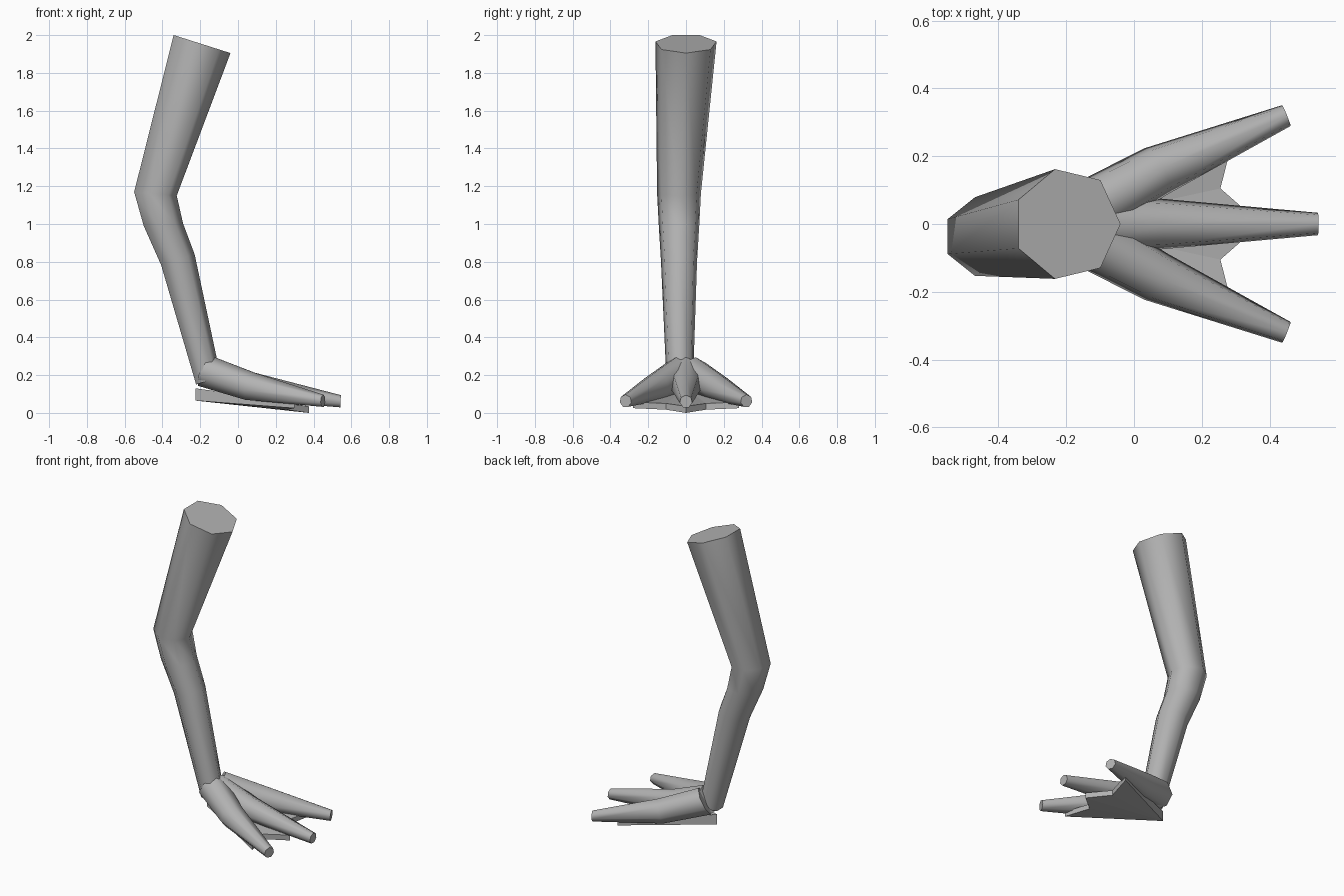
import bpy
import bmesh
import math
from mathutils import Vector

cube = bpy.data.objects.get("Cube")
if cube:
    bpy.data.objects.remove(cube, do_unlink=True)

grey = bpy.data.materials.new("plain grey")
grey.use_nodes = True
colour = (0.45, 0.45, 0.45, 1)
grey.diffuse_color = colour
grey.node_tree.nodes["Principled BSDF"].inputs["Base Color"].default_value = colour
SIDES = 7


def finish(name, bm, smooth):
    bmesh.ops.recalc_face_normals(bm, faces=bm.faces)
    mesh = bpy.data.meshes.new(name)
    bm.to_mesh(mesh)
    bm.free()
    mesh.materials.append(grey)
    obj = bpy.data.objects.new(name, mesh)
    bpy.context.collection.objects.link(obj)
    if smooth:
        bpy.ops.object.select_all(action='DESELECT')
        obj.select_set(True)
        bpy.context.view_layer.objects.active = obj
        bpy.ops.object.shade_smooth_by_angle(angle=math.radians(60))
    return obj


def tube(name, rings):
    """Loft capped rings given as (centre, radius, heading, tilt of first corner)."""
    bm = bmesh.new()
    loops = []
    for centre, radius, heading, tilt in rings:
        h, t = math.radians(heading), math.radians(tilt)
        ahead = Vector((math.cos(h), math.sin(h), 0))
        side = Vector((-math.sin(h), math.cos(h), 0))
        up = Vector((0, 0, math.cos(t))) + ahead * math.sin(t)
        loop = []
        for i in range(SIDES):
            a = math.tau * i / SIDES
            loop.append(bm.verts.new(
                Vector(centre) + radius * (up * math.cos(a) + side * math.sin(a))))
        loops.append(loop)
    for low, high in zip(loops, loops[1:]):
        for i in range(SIDES):
            j = (i + 1) % SIDES
            bm.faces.new((low[i], low[j], high[j], high[i]))
    bm.faces.new(loops[0])
    bm.faces.new(loops[-1])
    return finish(name, bm, True)


# Leg: thick thigh, bent joint, slim shank
tube("leg", [
    ((-0.198, 0, 1.955), 0.166, 0, 107.6),
    ((-0.443, -0.037, 1.16), 0.119, 0, 95),
    ((-0.40, -0.037, 0.995), 0.11, 0, 87),
    ((-0.323, -0.037, 0.81), 0.098, 0, 72),
    ((-0.16, -0.033, 0.17), 0.072, 0, 72),
])

# Toes
tube("middle_toe", [
    ((-0.165, 0, 0.215), 0.09, 0, 28),
    ((0.07, 0, 0.137), 0.078, 0, 15),
    ((0.543, 0, 0.06), 0.034, 0, 3),
])
for name, s in (("left_toe", 1), ("right_toe", -1)):
    tube(name, [
        ((-0.16, 0.03 * s, 0.215), 0.09, 30 * s, 28),
        ((0.07, 0.158 * s, 0.137), 0.078, 27 * s, 15),
        ((0.45, 0.32 * s, 0.063), 0.034, 22 * s, 3),
    ])

# Webbing: wedge plate with a scalloped front edge (x, y, bottom z, top z)
half = [(0.3, 0.28, 0.025, 0.057), (0.255, 0.105, 0.017, 0.05)]
outline = [(-0.225, 0, 0.065, 0.13)]
outline += [(x, -y, b, t) for x, y, b, t in half]
outline += [(0.375, 0, 0.0, 0.035)]
outline += half[::-1]
bm = bmesh.new()
bottom = [bm.verts.new((x, y, b)) for x, y, b, t in outline]
top = [bm.verts.new((x, y, t)) for x, y, b, t in outline]
count = len(outline)
for i in range(count):
    j = (i + 1) % count
    bm.faces.new((bottom[i], bottom[j], top[j], top[i]))
for layer in (bottom, top):
    for i in range(1, count - 1):
        bm.faces.new((layer[0], layer[i], layer[i + 1]))
finish("webbing", bm, False)
